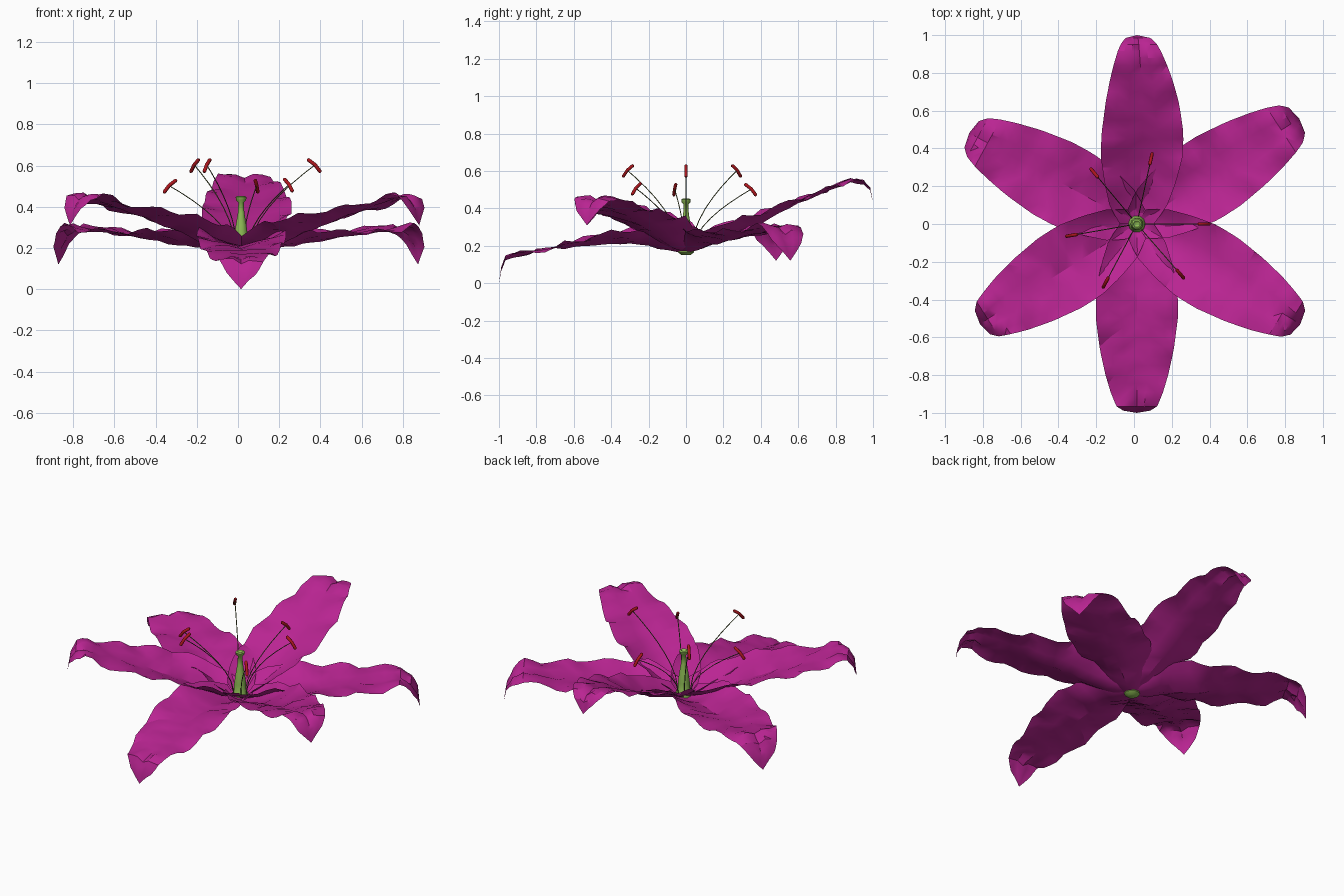
import bpy, bmesh, math, random
from mathutils import Vector

if "Cube" in bpy.data.objects:
    bpy.data.objects.remove(bpy.data.objects["Cube"])

random.seed(4)
CX = 0.015


def material(name, rgb):
    m = bpy.data.materials.new(name)
    m.diffuse_color = (*rgb, 1)
    m.use_nodes = True
    m.node_tree.nodes["Principled BSDF"].inputs["Base Color"].default_value = m.diffuse_color
    return m


PINK = material("petal_magenta", (0.49, 0.018, 0.29))
GREEN = material("pistil_green", (0.27, 0.5, 0.09))
OLIVE = material("filament_olive", (0.12, 0.15, 0.05))
RED = material("anther_red", (0.42, 0.008, 0.012))


def finish(name, bm, mat, angle):
    me = bpy.data.meshes.new(name)
    bm.to_mesh(me)
    bm.free()
    ob = bpy.data.objects.new(name, me)
    bpy.context.collection.objects.link(ob)
    me.materials.append(mat)
    bpy.ops.object.select_all(action='DESELECT')
    ob.select_set(True)
    bpy.context.view_layer.objects.active = ob
    bpy.ops.object.shade_smooth_by_angle(angle=math.radians(angle))
    return ob


def lerp(table, x):
    for (a, va), (b, vb) in zip(table, table[1:]):
        if x <= b:
            return va + (vb - va) * (x - a) / (b - a)
    return table[-1][1]


# Petal outline, edge lift and midrib depth against fraction of the path
WIDTH = [(0, .09), (.08, .15), (.2, .19), (.33, .217), (.45, .217), (.6, .195), (.72, .165),
         (.8, .138), (.86, .112), (.92, .075), (1, .0)]
CUP = [(0, .06), (.15, .09), (.3, .06), (.5, .02), (.7, -.01), (.9, -.01), (1, 0)]
RIB = [(0, .0), (.25, .012), (.7, .014), (.9, .024), (1, 0)]

# Side profiles (radius, height) with the tip curling down
RISING = [(.0, .17), (.1, .2), (.2, .235), (.3, .28), (.4, .335), (.5, .39), (.6, .44), (.7, .485),
          (.8, .53), (.88, .56), (.95, .55), (.985, .51), (1., .43)]
UPPER = [(.0, .17), (.1, .185), (.2, .22), (.3, .265), (.4, .305), (.5, .34), (.6, .375), (.7, .40),
         (.8, .43), (.89, .465), (.95, .455), (.985, .40), (1., .31)]
LOWER = [(.0, .16), (.1, .18), (.2, .21), (.3, .225), (.4, .235), (.5, .25), (.6, .265), (.7, .28),
         (.8, .30), (.89, .315), (.95, .28), (.985, .22), (1., .12)]
FRONT = [(.0, .16), (.1, .18), (.2, .205), (.3, .22), (.4, .225), (.5, .22), (.6, .21), (.7, .195),
         (.8, .18), (.89, .165), (.965, .145), (.988, .085), (1., .0)]


def refine(profile):
    """Add a midpoint to each step."""
    out = []
    for (a, b), (c, d) in zip(profile, profile[1:]):
        out += [(a, b), ((a + c) / 2, (b + d) / 2)]
    return out + [profile[-1]]


def petal(name, degrees, length, profile, bow):
    a = math.radians(degrees)
    out, side = Vector((math.cos(a), math.sin(a), 0)), Vector((-math.sin(a), math.cos(a), 0))
    profile = refine(profile)
    # path length, so the curled tip keeps its width
    run = [0]
    for p, q in zip(profile, profile[1:]):
        run.append(run[-1] + math.dist(p, q))
    phase = random.uniform(0, 6)
    bm, rows = bmesh.new(), []
    us = (-1, -.7, -.35, 0, .35, .7, 1)
    for (r, z), s in zip(profile, run):
        t = s / run[-1]
        w = lerp(WIDTH, t)
        if t > .999:
            row = [bm.verts.new(Vector((CX, 0, z)) + out * r * length)]
        else:
            row = []
            fade = min(1, 6 * (1 - t)) * min(1, 4 * t)
            for u in us:
                # cupped section, midrib groove and ruffled margin
                h = lerp(CUP, t) * u * u - (lerp(RIB, t) if u == 0 else 0)
                h += .014 * fade * u * u * math.sin(t * 30 + phase + u * 1.5)
                h += random.uniform(-.007, .007) * fade
                p = Vector((CX, 0, z + h)) + out * (r * length) + side * (u * w + bow * math.sin(math.pi * t))
                row.append(bm.verts.new(p))
        rows.append(row)
    for lo, hi in zip(rows, rows[1:]):
        for i in range(6):
            if len(hi) == 1:
                bm.faces.new((lo[i], hi[0], lo[i + 1]))
            else:
                bm.faces.new((lo[i], hi[i], hi[i + 1], lo[i + 1]))
    bmesh.ops.triangulate(bm, faces=bm.faces)
    bm.normal_update()
    if sum(f.normal.z for f in bm.faces) < 0:
        bmesh.ops.reverse_faces(bm, faces=bm.faces)
    finish(name, bm, PINK, 30)


# Three outer petals below, three inner petals above
petal("outer_petal_front", -90, 1.0, FRONT, 0)
petal("outer_petal_back_right", 33, 1.025, LOWER, 0)
petal("outer_petal_back_left", 151.5, 1.01, LOWER, 0)
petal("inner_petal_back", 90, 1.0, RISING, -.03)
petal("inner_petal_front_right", -31.5, 1.015, UPPER, 0)
petal("inner_petal_front_left", 212.5, .985, UPPER, 0)


def tube(name, pts, radii, sides, mat, across, angle=50):
    """Round section swept along points; across is a direction square to the path."""
    pts = [Vector(p) for p in pts]
    bm, rings = bmesh.new(), []
    for i, p in enumerate(pts):
        d = (pts[min(i + 1, len(pts) - 1)] - pts[max(i - 1, 0)]).normalized()
        if across.x == 1:
            d = Vector((0, 0, 1))
        y = d.cross(across)
        rings.append([bm.verts.new(p + radii[i] * (across * math.cos(k * math.tau / sides)
                                                   + y * math.sin(k * math.tau / sides)))
                      for k in range(sides)])
    for lo, hi in zip(rings, rings[1:]):
        for k in range(sides):
            n = (k + 1) % sides
            bm.faces.new((lo[k], lo[n], hi[n], hi[k]))
    bm.faces.new(rings[0][::-1])
    bm.faces.new(rings[-1])
    return finish(name, bm, mat, angle)


# Pistil: base, ovary, style and flared stigma
PISTIL = [(.15, .025), (.165, .045), (.19, .045), (.21, .034), (.25, .034), (.31, .026), (.37, .016),
          (.42, .013), (.432, .024), (.447, .027), (.452, .018), (.443, .008)]
tube("pistil", [(CX, 0, z) for z, r in PISTIL], [r for z, r in PISTIL], 10, GREEN, Vector((1, 0, 0)))

# Stamens: arching filament with an anther set across its end
ANTHERS = [(.09, .345, .50), (-.21, .27, .60), (-.33, -.06, .50),
           (-.15, -.31, .60), (.245, -.265, .505), (.37, 0, .60)]
for n, tip in enumerate(ANTHERS, 1):
    tip = Vector(tip)
    flat = Vector((tip.x - CX, tip.y, 0))
    reach, out = flat.length, flat.normalized()
    across = Vector((-out.y, out.x, 0))
    base = Vector((CX, 0, .19))
    rise = tip.z - .19
    path = [base + out * (.04 + (reach - .04) * t ** 1.5) + Vector((0, 0, rise * t ** .85))
            for t in (0, .15, .3, .45, .6, .75, .9, 1)]
    tube(f"filament_{n}", path, [.0025] * 8, 6, OLIVE, across)
    along = (out * .7 + Vector((0, 0, -.7))).normalized()
    arch = (Vector((0, 0, 1)) + out) * .004
    tube(f"anther_{n}", [tip - along * .046, tip - along * .04, tip + arch,
                         tip + along * .04, tip + along * .046],
         [.005, .009, .009, .009, .005], 8, RED, across)
